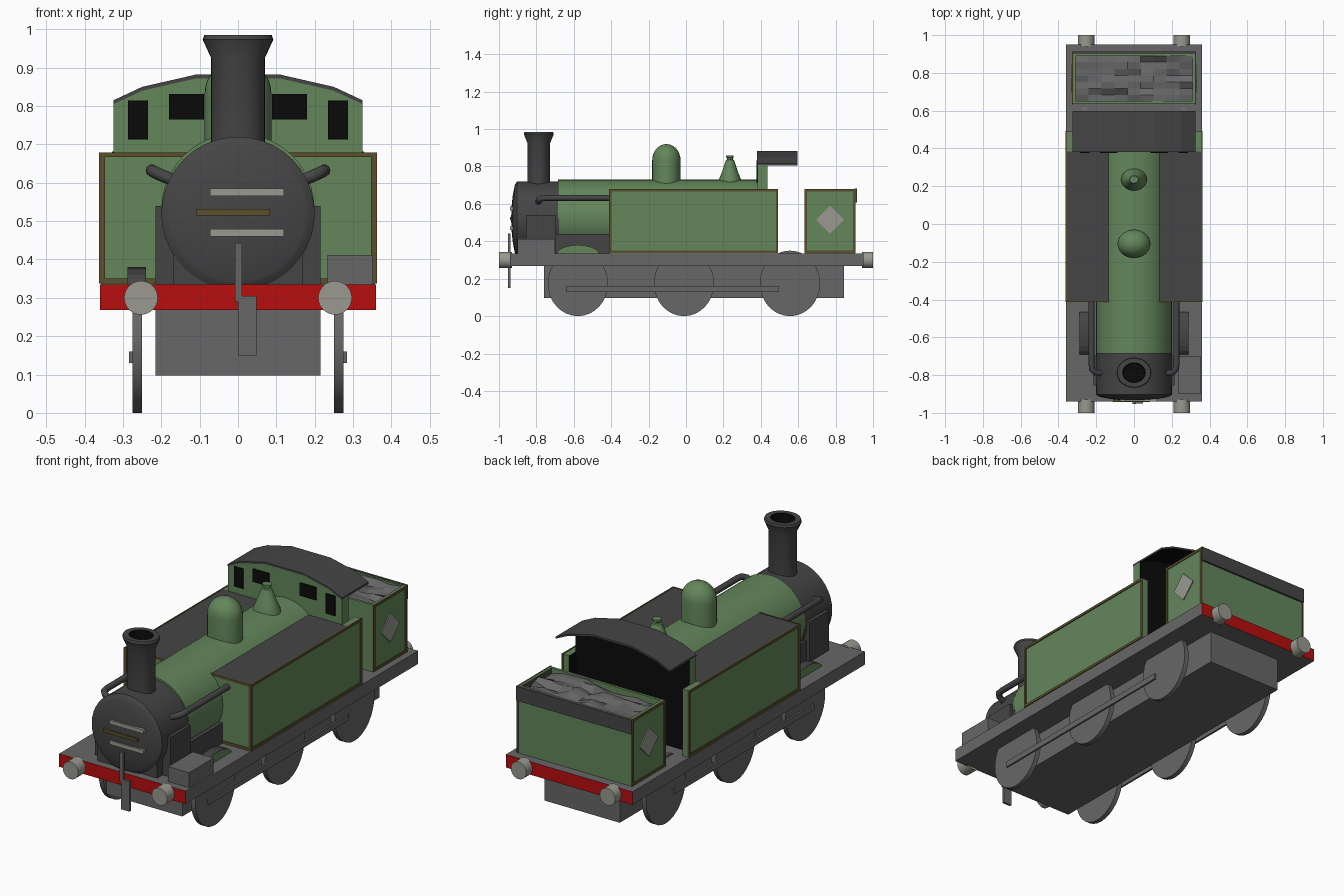
import bpy, bmesh, math, random
from mathutils import Vector, Matrix

cube = bpy.data.objects.get("Cube")
if cube:
    bpy.data.objects.remove(cube, do_unlink=True)


def material(name, r, g, b):
    m = bpy.data.materials.new(name)
    m.use_nodes = True
    m.diffuse_color = (r, g, b, 1)
    m.node_tree.nodes["Principled BSDF"].inputs["Base Color"].default_value = (r, g, b, 1)
    return m


GREEN = material("green paint", .125, .24, .105)
DARK = material("dark grey", .06, .06, .06)
GREY = material("chassis grey", .135, .135, .135)
RED = material("red paint", .48, .004, .004)
LIGHT = material("light metal", .32, .32, .28)
BRASS = material("dull brass", .105, .08, .025)
BLACK = material("black", .003, .003, .003)


def finish(name, bm, mats, smooth=False, rule=None, solid=True):
    """Turn a bmesh into an object; rule maps a face to a material index."""
    bmesh.ops.remove_doubles(bm, verts=bm.verts, dist=1e-5)
    if solid:
        bmesh.ops.recalc_face_normals(bm, faces=bm.faces)
    bm.normal_update()
    if rule:
        for f in bm.faces:
            f.material_index = int(rule(f.normal))
    me = bpy.data.meshes.new(name)
    bm.to_mesh(me)
    bm.free()
    for m in mats:
        me.materials.append(m)
    ob = bpy.data.objects.new(name, me)
    bpy.context.collection.objects.link(ob)
    if smooth:
        bpy.ops.object.select_all(action='DESELECT')
        ob.select_set(True)
        bpy.context.view_layer.objects.active = ob
        bpy.ops.object.shade_smooth_by_angle(angle=math.radians(35))


def box(name, x, y, z, *mats, rule=None):
    bm = bmesh.new()
    low, high = [Vector(c) for c in zip(x, y, z)]
    size = [abs(c) for c in high - low]
    bmesh.ops.create_cube(bm, size=1, matrix=Matrix.Translation((low + high) / 2) @ Matrix.Diagonal((*size, 1)))
    finish(name, bm, mats, rule=rule)


def lathe(name, profile, at, axis, mat, scale=(1, 1, 1), sides=32):
    """Revolve (radius, height) points around z, then aim z along the axis."""
    bm = bmesh.new()
    vs = [bm.verts.new((r, 0, h)) for r, h in profile]
    es = [bm.edges.new(p) for p in zip(vs, vs[1:])]
    bmesh.ops.spin(bm, geom=vs + es, cent=(0, 0, 0), axis=(0, 0, 1),
                   angle=math.tau, steps=sides, use_merge=True)
    turn = Vector((0, 0, 1)).rotation_difference(Vector(axis)).to_matrix().to_4x4()
    bmesh.ops.transform(bm, verts=bm.verts,
                        matrix=Matrix.Translation(at) @ Matrix.Diagonal((*scale, 1)) @ turn)
    finish(name, bm, [mat], smooth=True)


def cylinder(name, radius, length, at, axis, mat, **options):
    lathe(name, [(0, 0), (radius, 0), (radius, length), (0, length)], at, axis, mat, **options)


def prism(name, points, start, end, *mats, axis="y", rule=None):
    """Extrude a polygon: (x, z) points along y, or (y, z) points along x."""
    bm = bmesh.new()
    along_y = axis == "y"
    face = bm.faces.new([bm.verts.new((a, start, b) if along_y else (start, a, b)) for a, b in points])
    out = bmesh.ops.extrude_face_region(bm, geom=[face], use_keep_orig=True)["geom"]
    step = Vector((0, end - start, 0) if along_y else (end - start, 0, 0))
    bmesh.ops.translate(bm, verts=[v for v in out if isinstance(v, bmesh.types.BMVert)], vec=step)
    finish(name, bm, mats, rule=rule)


def side_border(name, x, y, z, t):
    """Four thin strips framing a panel on a side wall."""
    box(name + "_bottom", x, y, (z[0], z[0] + t), BRASS)
    box(name + "_top", x, y, (z[1] - t, z[1]), BRASS)
    box(name + "_front", x, (y[0], y[0] + t), z, BRASS)
    box(name + "_back", x, (y[1] - t, y[1]), z, BRASS)


# Chassis: running plate with red beams at both ends, frame below
box("running_plate", (-.36, .36), (-.94, .95), (.268, .335), GREY, RED, rule=lambda n: abs(n.y) > .5)
box("under_frame", (-.215, .215), (-.76, .845), (.097, .27), GREY)

for s, side in ((-1, "right"), (1, "left")):
    # Wheels, rods and buffers
    for y, place in ((-.578, "front"), (-.011, "middle"), (.556, "rear")):
        cylinder(f"{side}_{place}_wheel", .175, .025, (s * .25, y, .175), (s, 0, 0), GREY, scale=(1, .92, 1))
    box(f"{side}_coupling_rod", (s * .274, s * .284), (-.64, .495), (.13, .16), GREY)
    cylinder(f"{side}_front_buffer", .044, .07, (s * .253, -.93, .3), (0, -1, 0), LIGHT)
    cylinder(f"{side}_rear_buffer", .044, .06, (s * .253, .94, .3), (0, 1, 0), LIGHT)

    # Splasher arch over the front wheel
    arc = [(-.578 + .115 * math.cos(math.pi * i / 10), .33 + .05 * math.sin(math.pi * i / 10)) for i in range(11)]
    prism(f"{side}_splasher", arc, s * .24, s * .288, DARK, GREEN, axis="x", rule=lambda n: abs(n.x) > .5)

    # Side tank with brass edging on side and front
    box(f"{side}_tank", (s * .12, s * .357), (-.408, .385), (.335, .677), GREEN, DARK, rule=lambda n: n.z > .5)
    box(f"{side}_cab_side", (s * .322, s * .357), (.385, .49), (.335, .677), GREEN, BLACK,
        rule=lambda n: n.x * s < -.5)
    side_border(f"{side}_tank_edge", (s * .355, s * .362), (-.412, .493), (.338, .679), .013)
    box(f"{side}_tank_front_edge_outer", (s * .347, s * .36), (-.412, -.406), (.338, .679), BRASS)
    box(f"{side}_tank_front_edge_top", (s * .13, s * .36), (-.412, -.406), (.667, .679), BRASS)
    box(f"{side}_tank_front_edge_bottom", (s * .19, s * .36), (-.412, -.406), (.338, .35), BRASS)

    # Bunker side trim, rail and diamond plate
    side_border(f"{side}_bunker_edge", (s * .322, s * .329), (.633, .907), (.338, .68), .013)
    box(f"{side}_bunker_rail", (s * .31, s * .325), (.64, .9), (.6, .679), GREEN, DARK,
        rule=lambda n: n.x * s < -.5)
    diamond = [(.77 + .075 * dy, .515 + .075 * dz) for dy, dz in ((1, 0), (0, 1), (-1, 0), (0, -1))]
    prism(f"{side}_diamond", diamond, s * .322, s * .33, LIGHT, axis="x")

    # Handrail pipe bending in to the smokebox
    curve = bpy.data.curves.new(f"{side}_pipe", "CURVE")
    curve.dimensions = "3D"
    curve.bevel_depth = .016
    curve.bevel_resolution = 3
    curve.use_fill_caps = True
    path = [(.225, -.4, .632), (.225, -.74, .632), (.222, -.77, .63), (.205, -.787, .622), (.165, -.79, .605)]
    line = curve.splines.new("POLY")
    line.points.add(len(path) - 1)
    for p, (x, y, z) in zip(line.points, path):
        p.co = (s * x, y, z, 1)
    curve.materials.append(DARK)
    bpy.context.collection.objects.link(bpy.data.objects.new(f"{side}_pipe", curve))

    # Cab front windows
    box(f"{side}_inner_window", (s * .088, s * .18), (.376, .384), (.765, .831), BLACK)
    box(f"{side}_outer_window", (s * .235, s * .287), (.376, .384), (.713, .815), BLACK)

# Boiler and smokebox
cylinder("boiler", .2, 1.07, (0, -.685, .53), (0, 1, 0), GREEN, sides=40)
lathe("smokebox", [(0, 0), (.2, 0), (.2, .225), (.185, .235), (.178, .238), (.12, .249), (.06, .255), (0, .257)],
      (0, -.678, .52), (0, -1, 0), DARK, sides=40)
box("smokebox_saddle", (-.215, .215), (-.855, -.695), (.335, .54), DARK)
box("boiler_cradle", (-.198, .198), (-.7, -.4), (.335, .44), DARK)
box("smokebox_base", (-.17, .17), (-.9, -.69), (.335, .42), DARK)

# Smokebox door fittings
for z, place in ((.575, "upper"), (.47, "lower")):
    box(f"{place}_hinge", (-.073, .12), (-.94, -.925), (z - .01, z + .01), LIGHT)
box("door_handle", (-.11, .084), (-.942, -.925), (.515, .531), BRASS)

# Front and footplate fittings
box("lamp_iron", (-.008, .011), (-.952, -.938), (.29, .443), GREY)
box("coupling", (0, .048), (-.951, -.938), (.15, .305), GREY)
box("tool_box", (.233, .352), (-.9, -.7), (.33, .412), GREY)

# Chimney with black bore, dome and safety valve
OVAL = (1, .87, 1)
lathe("chimney", [(.07, -.03), (.07, .215), (.092, .263), (.088, .275), (.06, .275)],
      (0, -.787, .71), (0, 0, 1), DARK, scale=OVAL)
lathe("chimney_bore", [(.06, .275), (.056, .2), (0, .2)], (0, -.787, .71), (0, 0, 1), BLACK, scale=OVAL)
quarter = [math.pi / 2 * i / 8 for i in range(9)]
dome = [(.087, -.03)] + [(.087 * math.cos(a), .11 + .087 * math.sin(a)) for a in quarter]
lathe("steam_dome", dome, (0, -.105, .723), (0, 0, 1), GREEN, scale=OVAL)
lathe("safety_valve", [(.07, -.02), (.066, .015), (.05, .05), (.025, .115), (.018, .118),
                       (.018, .125), (.023, .128), (.023, .138), (.01, .14), (0, .136)],
      (0, .235, .72), (0, 0, 1), GREEN, scale=OVAL)

# Cab front sheet, black on the inside, under a faceted arched roof
arch = [(-.325, .815), (-.25, .85), (-.11, .882), (.11, .882), (.25, .85), (.325, .815)]
sheet = [(x, z - .008) for x, z in arch] + [(.325, .335), (-.325, .335)]
prism("cab_front", sheet, .382, .435, GREEN, BLACK, rule=lambda n: n.y > .5)
roof = arch + [(x, z - .01) for x, z in reversed(arch)]
prism("cab_roof", roof, .38, .597, DARK, BLACK, rule=lambda n: n.z < -.3)

# Bunker with dark band at the rear
box("bunker", (-.325, .325), (.637, .903), (.335, .63), GREEN)
box("bunker_front_wall", (-.325, .325), (.637, .65), (.6, .679), GREEN)
box("bunker_rear_wall", (-.325, .325), (.89, .903), (.6, .679), GREEN)
box("bunker_rear_band", (-.328, .328), (.9, .913), (.607, .681), DARK)

# Lumpy coal heap
random.seed(4)
bm = bmesh.new()
bmesh.ops.create_grid(bm, x_segments=9, y_segments=7, size=.5,
                      matrix=Matrix.Translation((0, .77, .657)) @ Matrix.Diagonal((.622, .242, 1, 1)))
for v in bm.verts:
    v.co.z += random.uniform(-.016, .02)
finish("coal", bm, [GREY], solid=False)
